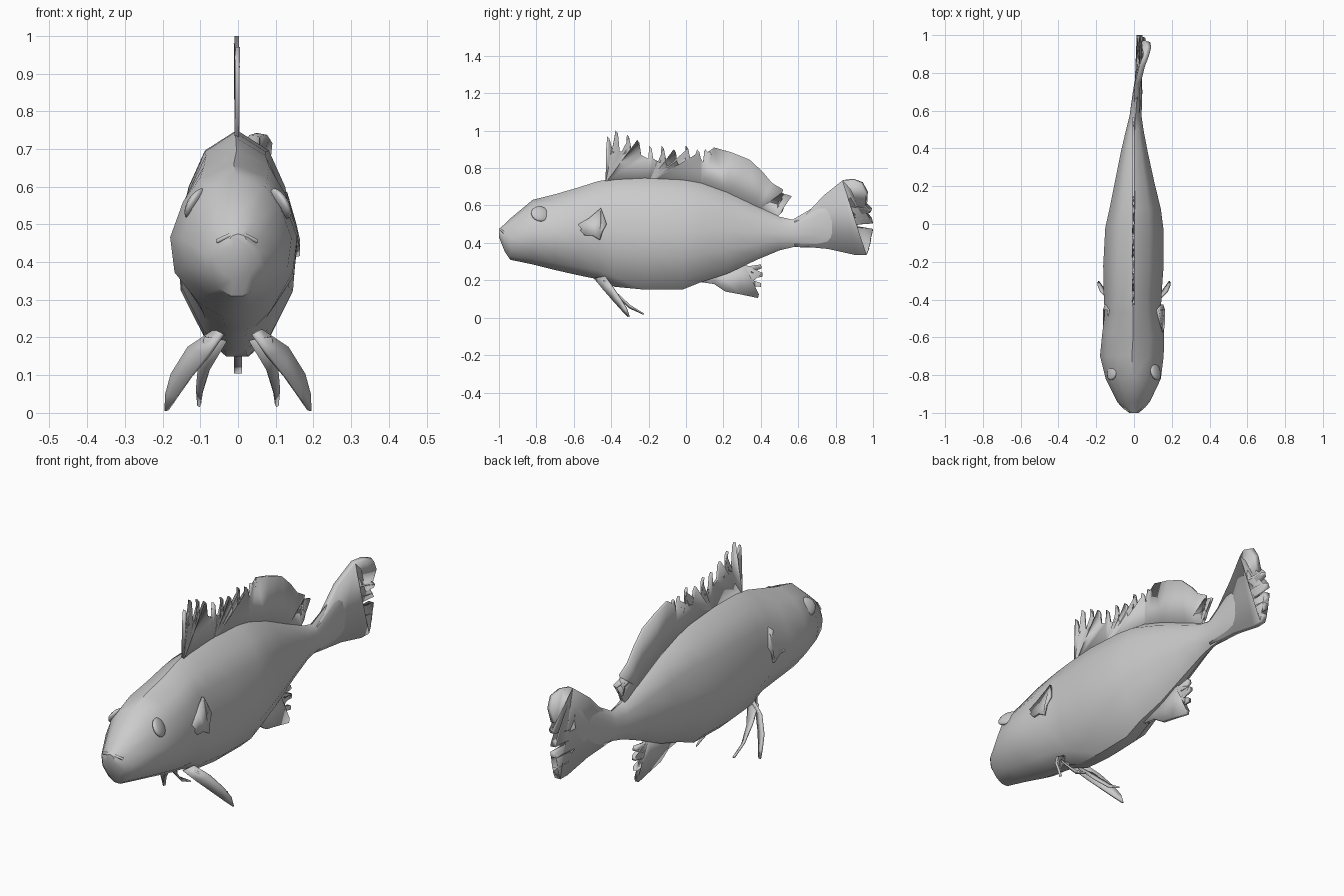
import bpy, bmesh, math


def finish(bm, name, thickness=0.0, mirror=False, angle=35):
    """Turn a bmesh into a smooth-shaded object, optionally thickened and mirrored."""
    bmesh.ops.recalc_face_normals(bm, faces=bm.faces)
    mesh = bpy.data.meshes.new(name)
    bm.to_mesh(mesh)
    bm.free()
    ob = bpy.data.objects.new(name, mesh)
    bpy.context.collection.objects.link(ob)
    if thickness:
        mod = ob.modifiers.new("Thickness", 'SOLIDIFY')
        mod.thickness = thickness
        mod.offset = 0
    if mirror:
        ob.modifiers.new("Mirror", 'MIRROR')
    bpy.ops.object.select_all(action='DESELECT')
    ob.select_set(True)
    bpy.context.view_layer.objects.active = ob
    bpy.ops.object.shade_smooth_by_angle(angle=math.radians(angle))
    return ob


def plate(name, outline, thickness, x_of=lambda y, z: 0.0, mirror=False):
    """Thin fin from a (y, z) outline, bent sideways by x_of."""
    bm = bmesh.new()
    face = bm.faces.new([bm.verts.new((0, y, z)) for y, z in outline])
    bmesh.ops.triangulate(bm, faces=[face], ngon_method='EAR_CLIP')
    for v in bm.verts:
        v.co.x = x_of(v.co.y, v.co.z)
    return finish(bm, name, thickness, mirror)


def blade(name, edge_a, edge_b, thickness):
    """Mirrored fin blade: a strip of quads between two edge curves."""
    bm = bmesh.new()
    a = [bm.verts.new(p) for p in edge_a]
    b = [bm.verts.new(p) for p in edge_b]
    for i in range(len(a) - 1):
        bm.faces.new((a[i], a[i + 1], b[i + 1], b[i]))
    return finish(bm, name, thickness, True)


# Body: one cross-section lofted along y (y, z low, z high, x left, x right)
half = [(0, 1), (0.53, 0.82), (0.8, 0.5), (1, 0.04), (0.93, -0.42), (0.55, -0.82), (0.18, -1)]
ring_shape = half + [(-x, z) for x, z in reversed(half[1:])]
stations = [
    (-1.00, 0.43, 0.475, -0.025, 0.025),
    (-0.97, 0.355, 0.50, -0.065, 0.06),
    (-0.94, 0.31, 0.53, -0.09, 0.085),
    (-0.82, 0.285, 0.63, -0.15, 0.142),
    (-0.70, 0.255, 0.66, -0.18, 0.157),
    (-0.58, 0.228, 0.695, -0.168, 0.16),
    (-0.47, 0.205, 0.73, -0.155, 0.143),
    (-0.38, 0.165, 0.745, -0.16, 0.145),
    (-0.22, 0.15, 0.75, -0.163, 0.157),
    (-0.02, 0.15, 0.738, -0.152, 0.155),
    (0.08, 0.19, 0.72, -0.13, 0.142),
    (0.22, 0.235, 0.67, -0.102, 0.108),
    (0.38, 0.31, 0.595, -0.07, 0.073),
    (0.50, 0.36, 0.54, -0.042, 0.05),
    (0.57, 0.377, 0.524, -0.024, 0.04),
    (0.70, 0.376, 0.60, -0.006, 0.044),
    (0.84, 0.39, 0.66, 0.018, 0.04),
]
bm = bmesh.new()
rings = []
for y, lo, hi, xl, xr in stations:
    cx, hw, cz, hh = (xl + xr) / 2, (xr - xl) / 2, (lo + hi) / 2, (hi - lo) / 2
    rings.append([bm.verts.new((cx + x * hw, y, cz + z * hh)) for x, z in ring_shape])
n = len(ring_shape)
for r0, r1 in zip(rings, rings[1:]):
    for i in range(n):
        j = (i + 1) % n
        bm.faces.new((r0[i], r0[j], r1[j], r1[i]))
bm.faces.new(rings[0])
bm.faces.new(rings[-1])
finish(bm, "body", angle=40)

# Tail fin: fan with slits, upper lobe curling to +x
tail = [(0.58, 0.515), (0.64, 0.55), (0.74, 0.655), (0.84, 0.735), (0.89, 0.74),
        (0.94, 0.72), (0.967, 0.67), (0.965, 0.605), (0.87, 0.595), (0.99, 0.58),
        (0.985, 0.562), (0.85, 0.54), (0.99, 0.53), (1.0, 0.505), (0.86, 0.492),
        (1.0, 0.475), (0.995, 0.45), (0.86, 0.445), (0.99, 0.425), (0.985, 0.395),
        (0.9, 0.4), (0.98, 0.37), (0.965, 0.335), (0.91, 0.335), (0.76, 0.368),
        (0.65, 0.378), (0.58, 0.385)]


def tail_bend(y, z):
    curl = max(0, y - 0.78) * max(0, z - 0.52) * 1.6
    return 0.012 + 0.04 * (y - 0.57) + curl


plate("tail_fin", tail, 0.03, tail_bend)

# Dorsal fin: spines generated from tips and membrane heights, then the soft rear lobe
spines = [(-0.415, 0.97, 0.88), (-0.37, 1.0, 0.87), (-0.31, 0.98, 0.86), (-0.255, 0.95, 0.85),
          (-0.19, 0.92, 0.83), (-0.125, 0.92, 0.81), (-0.06, 0.90, 0.80), (0.005, 0.92, 0.81),
          (0.065, 0.90, 0.83), (0.11, 0.90, 0.87)]
dorsal = [(-0.43, 0.72)]
for y, tip, low in spines:
    dorsal += [(y - 0.012, low + 0.02), (y - 0.006, tip), (y + 0.006, tip - 0.015),
               (y + 0.015, low + 0.02), (y + 0.026, low)]
dorsal += [(0.15, 0.91), (0.24, 0.885), (0.34, 0.845), (0.41, 0.78), (0.46, 0.72),
           (0.52, 0.685), (0.515, 0.67), (0.485, 0.675), (0.565, 0.65), (0.555, 0.635),
           (0.495, 0.64), (0.525, 0.59), (0.515, 0.565), (0.49, 0.61), (0.49, 0.54),
           (0.38, 0.57), (0.22, 0.64), (0.08, 0.69), (-0.2, 0.72)]
plate("dorsal_fin", dorsal, 0.012, lambda y, z: -0.003 + 0.01 * math.sin(y * 25) * max(0, z - 0.75))

# Anal fin with ragged rear edge
anal = [(0.05, 0.215), (0.16, 0.26), (0.3, 0.31), (0.33, 0.275), (0.4, 0.285), (0.405, 0.265),
        (0.35, 0.24), (0.41, 0.24), (0.41, 0.22), (0.34, 0.205), (0.4, 0.185), (0.4, 0.165),
        (0.33, 0.17), (0.39, 0.125), (0.385, 0.105), (0.29, 0.125), (0.21, 0.14), (0.15, 0.18),
        (0.08, 0.19)]
plate("anal_fin", anal, 0.02)

# Pelvic fins: outer blade and short inner prong on each side
blade("pelvic_fin",
      [(0.06, -0.43, 0.22), (0.13, -0.40, 0.175), (0.175, -0.355, 0.105), (0.19, -0.32, 0.05), (0.191, -0.305, 0.006)],
      [(0.04, -0.49, 0.21), (0.08, -0.44, 0.15), (0.125, -0.39, 0.095), (0.16, -0.345, 0.045), (0.187, -0.308, 0.006)],
      0.012)
blade("pelvic_inner_prong",
      [(0.09, -0.44, 0.2), (0.105, -0.37, 0.13), (0.11, -0.3, 0.065), (0.106, -0.23, 0.022)],
      [(0.03, -0.44, 0.19), (0.075, -0.37, 0.115), (0.095, -0.3, 0.052), (0.1, -0.225, 0.018)],
      0.008)

# Folded pectoral fins behind the gills
pectoral = [(-0.59, 0.49), (-0.52, 0.53), (-0.455, 0.585), (-0.44, 0.545), (-0.425, 0.5),
            (-0.45, 0.46), (-0.46, 0.415), (-0.5, 0.44), (-0.54, 0.44)]
plate("pectoral_fin", pectoral, 0.012,
      lambda y, z: 0.158 - 0.28 * max(0, z - 0.46) + 0.03 * (y + 0.5), mirror=True)

# Eyes: flattened bulges on both sides of the head
for side in (-1, 1):
    bpy.ops.mesh.primitive_uv_sphere_add(segments=14, ring_count=8, location=(side * 0.113, -0.78, 0.555))
    eye = bpy.context.object
    eye.name = "eye"
    eye.scale = (0.018, 0.05, 0.045)
    eye.rotation_euler = (0, side * -0.5, side * 0.3)
    bpy.ops.object.shade_smooth()

# Upper lip: small arched ridge
curve = bpy.data.curves.new("upper_lip", 'CURVE')
curve.dimensions = '3D'
curve.bevel_depth = 0.006
curve.bevel_resolution = 1
lip = [(-0.055, -0.972, 0.455), (-0.025, -0.99, 0.47), (0.02, -0.99, 0.47), (0.05, -0.972, 0.455)]
line = curve.splines.new('POLY')
line.points.add(len(lip) - 1)
for point, co in zip(line.points, lip):
    point.co = (*co, 1)
bpy.context.collection.objects.link(bpy.data.objects.new("upper_lip", curve))
